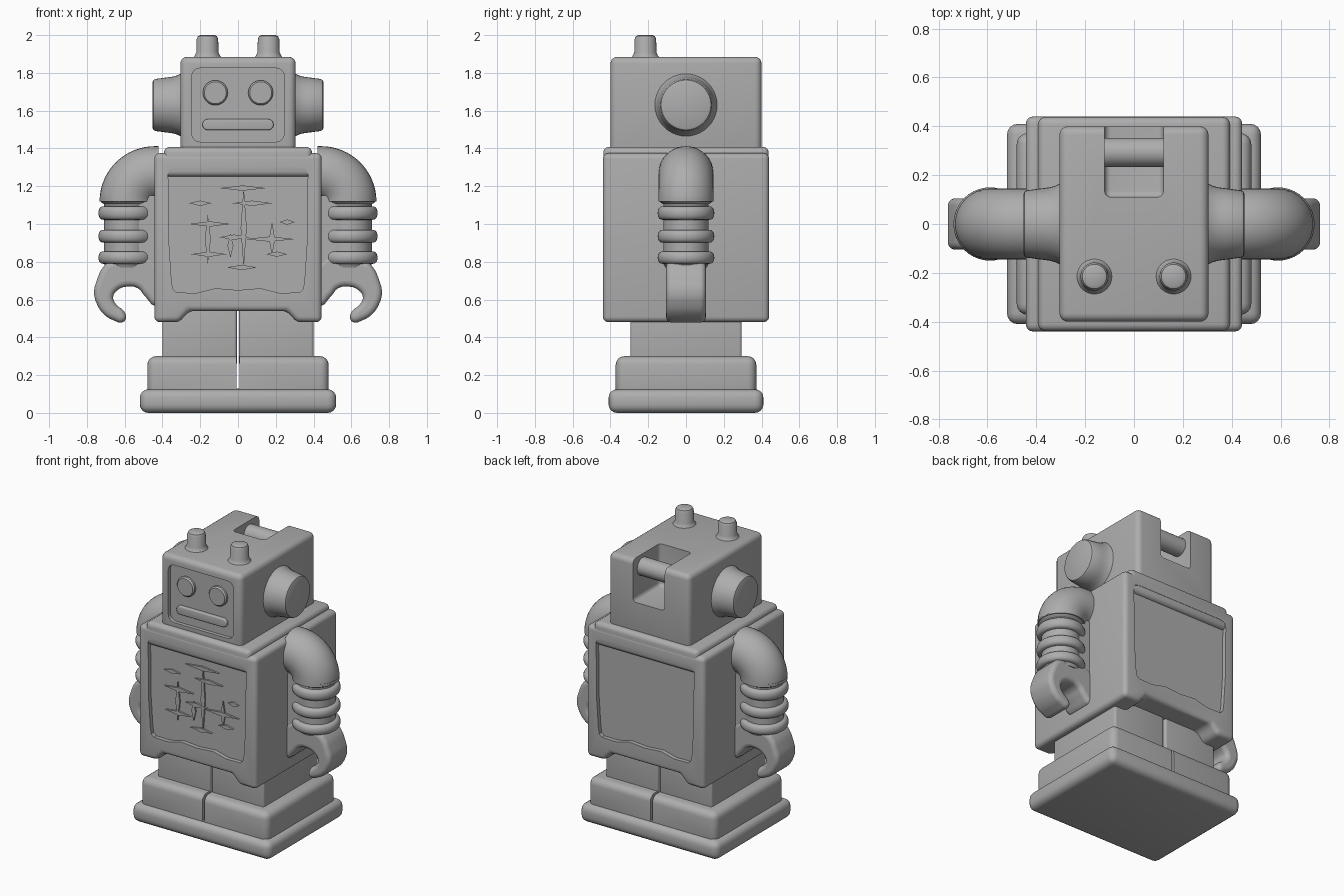
import bpy, bmesh, math
from mathutils import Matrix, Vector

cube = bpy.data.objects.get("Cube")
if cube:
    bpy.data.objects.remove(cube, do_unlink=True)

GREY = (0.42, 0.42, 0.42, 1)
grey = bpy.data.materials.new("plain grey")
grey.use_nodes = True
grey.diffuse_color = GREY
grey.node_tree.nodes["Principled BSDF"].inputs["Base Color"].default_value = GREY


def activate(ob):
    bpy.ops.object.select_all(action='DESELECT')
    ob.select_set(True)
    bpy.context.view_layer.objects.active = ob


def smooth(ob):
    activate(ob)
    bpy.ops.object.shade_smooth_by_angle(angle=math.radians(35))


def finish(name, bm, bevel=0, segments=4):
    """Turn a bmesh into a named, optionally rounded object."""
    bmesh.ops.recalc_face_normals(bm, faces=bm.faces)
    me = bpy.data.meshes.new(name)
    bm.to_mesh(me)
    bm.free()
    ob = bpy.data.objects.new(name, me)
    bpy.context.collection.objects.link(ob)
    me.materials.append(grey)
    activate(ob)
    if bevel:
        mod = ob.modifiers.new("round", 'BEVEL')
        mod.width, mod.segments = bevel, segments
        mod.limit_method = 'ANGLE'
        bpy.ops.object.modifier_apply(modifier=mod.name)
    smooth(ob)
    return ob


def box(name, x, y, z, bevel=0):
    bm = bmesh.new()
    bmesh.ops.create_cube(bm, size=1)
    for v in bm.verts:
        for i, (lo, hi) in enumerate((x, y, z)):
            v.co[i] = lo if v.co[i] < 0 else hi
    return finish(name, bm, bevel)


def prism(name, points, y, bevel=0):
    """Extrude an x-z outline along y."""
    bm = bmesh.new()
    face = bm.faces.new([bm.verts.new((px, y[0], pz)) for px, pz in points])
    out = bmesh.ops.extrude_face_region(bm, geom=[face])["geom"]
    bmesh.ops.translate(bm, vec=(0, y[1] - y[0], 0),
                        verts=[v for v in out if isinstance(v, bmesh.types.BMVert)])
    return finish(name, bm, bevel)


def lathe(name, profile, centre, turn=Matrix(), steps=40):
    """Spin a (radius, height) profile about z, then turn and place it."""
    bm = bmesh.new()
    vs = [bm.verts.new((r, 0, h)) for r, h in profile]
    es = [bm.edges.new(pair) for pair in zip(vs, vs[1:])]
    bmesh.ops.spin(bm, geom=vs + es, cent=(0, 0, 0), axis=(0, 0, 1),
                   angle=math.tau, steps=steps)
    bmesh.ops.remove_doubles(bm, verts=bm.verts, dist=0.0002)
    bmesh.ops.transform(bm, matrix=Matrix.Translation(centre) @ turn, verts=bm.verts)
    return finish(name, bm)


def cut(ob, cutter):
    activate(ob)
    mod = ob.modifiers.new("cut", 'BOOLEAN')
    mod.operation, mod.solver, mod.object = 'DIFFERENCE', 'EXACT', cutter
    bpy.ops.object.modifier_apply(modifier=mod.name)
    bpy.data.objects.remove(cutter, do_unlink=True)
    smooth(ob)


def mirrored(half):
    return half + [(-x, z) for x, z in reversed(half) if x > 0]


def rounded(w, z0, z1, r, n=6):
    """Rounded rectangle outline centred on x = 0."""
    pts = []
    for k, (cx, cz) in enumerate(((w - r, z1 - r), (r - w, z1 - r),
                                  (r - w, z0 + r), (w - r, z0 + r))):
        for i in range(n + 1):
            a = (k + i / n) * math.pi / 2
            pts.append((cx + r * math.cos(a), cz + r * math.sin(a)))
    return pts


# Feet and legs, split down the middle
box("sole", (-.52, .52), (-.41, .41), (0, .125), .045)
feet = box("feet", (-.48, .48), (-.372, .372), (.08, .3), .045)
cut(feet, box("cutter", (-.008, .008), (-.5, .5), (.13, .4)))
for side, word in ((1, "left"), (-1, "right")):
    box(word + "_leg", sorted((side * .006, side * .4)), (-.295, .295), (.25, .6), .015)

# Torso with notched skirt and recessed wavy panels
torso = prism("torso", mirrored([(.443, 1.375), (.443, .48), (.31, .48), (.26, .54)]),
              (-.44, .44), .03)
panel = mirrored([(0, 1.3), (.33, 1.3), (.36, 1.29), (.37, 1.265), (.365, 1.1),
                  (.365, .9), (.352, .7), (.345, .655), (.325, .637), (.22, .635),
                  (.17, .647), (.12, .66), (.06, .655), (0, .65)])
for y in ((-.5, -.412), (.412, .5)):
    cut(torso, prism("cutter", panel, y))
box("shoulder_slab", (-.392, .392), (-.438, .438), (1.25, 1.408), .03)

# Raised branching strokes on the front panel
across = [(-.1, .15, 1.19), (-.26, -.14, 1.11), (-.03, .18, 1.11), (-.26, -.04, 1.0),
          (.22, .3, 1.01), (.04, .3, .92), (-.25, -.06, .84), (.15, .26, .84),
          (-.06, .1, .77), (-.1, .06, .93)]
upright = [(.03, .76, 1.2), (-.16, .79, 1.05), (.18, .83, 1.01), (-.04, .82, .95)]
for i, (a, b, z) in enumerate(across):
    m = (a + b) / 2
    prism(f"panel_stroke_{i}", [(a, z), (m, z - .014), (b, z), (m, z + .014)], (-.424, -.405))
for i, (x, a, b) in enumerate(upright):
    m = (a + b) / 2
    prism(f"panel_rib_{i}", [(x, a), (x + .016, m), (x, b), (x - .016, m)], (-.422, -.405))

# Head with sunken face and slotted back
head = box("head", (-.305, .305), (-.4, .4), (1.37, 1.885), .035)
cut(head, prism("cutter", rounded(.245, 1.435, 1.825, .045), (-.5, -.375)))
cut(head, box("cutter", (-.12, .12), (.11, .6), (1.6, 2.1), .025))
prism("mouth", rounded(.188, 1.497, 1.555, .028), (-.397, -.36), .008)

along_x = Matrix.Rotation(math.pi / 2, 4, 'Y')
to_front = Matrix.Rotation(math.pi / 2, 4, 'X')
lathe("handle_bar", [(0, -.15), (.06, -.15), (.06, .15), (0, .15)], (0, .293, 1.8), along_x)

# Elbow bend of the shoulder, and the ringed sleeve outline
bellows = [(0, 1.14), (.144, 1.14), (.144, 1.125), (.135, 1.115), (.12, 1.105)]
for z, h in ((1.058, .036), (.935, .034), (.822, .033)):
    bellows += [(.12 + .03 * math.sin(math.pi * i / 10) ** .7,
                 z + h * math.cos(math.pi * i / 10)) for i in range(11)]
bellows += [(.11, .77), (0, .76)]
claw = [(.43, .8), (.68, .8), (.715, .77), (.746, .706), (.762, .637), (.746, .574),
        (.709, .521), (.656, .489), (.614, .479), (.593, .5), (.603, .537), (.645, .574),
        (.661, .611), (.64, .648), (.582, .669), (.529, .659), (.492, .617), (.43, .57)]


def shoulder(name, side):
    bm = bmesh.new()
    ring = [bm.verts.new((.42, .146 * math.cos(a), 1.266 + .146 * math.sin(a)))
            for a in (math.tau * i / 32 for i in range(32))]
    edges = [bm.edges.new((ring[i], ring[(i + 1) % 32])) for i in range(32)]
    out = bmesh.ops.extrude_edge_only(bm, edges=edges)["geom"]
    tip = [g for g in out if isinstance(g, bmesh.types.BMVert)]
    bmesh.ops.translate(bm, vec=(.02, 0, 0), verts=tip)
    rim = [g for g in out if isinstance(g, bmesh.types.BMEdge)]
    bmesh.ops.spin(bm, geom=tip + rim, cent=(.44, 0, 1.119), axis=(0, 1, 0),
                   angle=math.pi / 2, steps=16)
    bmesh.ops.remove_doubles(bm, verts=bm.verts, dist=.0005)
    bmesh.ops.holes_fill(bm, edges=[e for e in bm.edges if e.is_boundary])
    bmesh.ops.scale(bm, vec=(side, 1, 1), verts=bm.verts)
    finish(name, bm)


def hook(name, side):
    cu = bpy.data.curves.new(name, 'CURVE')
    cu.dimensions, cu.fill_mode = '2D', 'BOTH'
    cu.extrude, cu.bevel_depth, cu.offset = .075, .03, -.03
    cu.bevel_resolution, cu.resolution_u = 4, 5
    sp = cu.splines.new('BEZIER')
    sp.bezier_points.add(len(claw) - 1)
    for p, (x, z) in zip(sp.bezier_points, claw):
        p.co = Vector((side * x, z, 0))
        p.handle_left_type = p.handle_right_type = 'AUTO'
    sp.use_cyclic_u = True
    ob = bpy.data.objects.new(name, cu)
    bpy.context.collection.objects.link(ob)
    ob.matrix_world = to_front
    cu.materials.append(grey)
    activate(ob)
    bpy.ops.object.convert(target='MESH')
    smooth(bpy.context.object)


# Paired parts: eyes, ears, antennas and arms
for side, word in ((1, "left"), (-1, "right")):
    lathe(word + "_eye", [(0, 0), (.066, 0), (.066, .03), (.058, .04), (0, .04)],
          (side * .12, -.358, 1.695), to_front)
    lathe(word + "_ear", [(0, -.03), (.17, -.01), (.157, .015), (.15, .04), (.146, .07),
                          (.138, .132), (.132, .143), (.12, .148), (0, .148)],
          (side * .305, 0, 1.63), Matrix.Rotation(side * math.pi / 2, 4, 'Y'))
    lathe(word + "_antenna", [(0, -.03), (.08, -.01), (.066, .008), (.059, .025),
                              (.057, .095), (.05, .11), (.038, .116), (0, .116)],
          (side * .162, -.215, 1.884))
    shoulder(word + "_shoulder", side)
    lathe(word + "_sleeve", bellows, (side * .589, 0, 0))
    box(word + "_arm_web", sorted((side * .42, side * .56)), (-.1, .1), (.77, 1.15))
    hook(word + "_claw", side)
